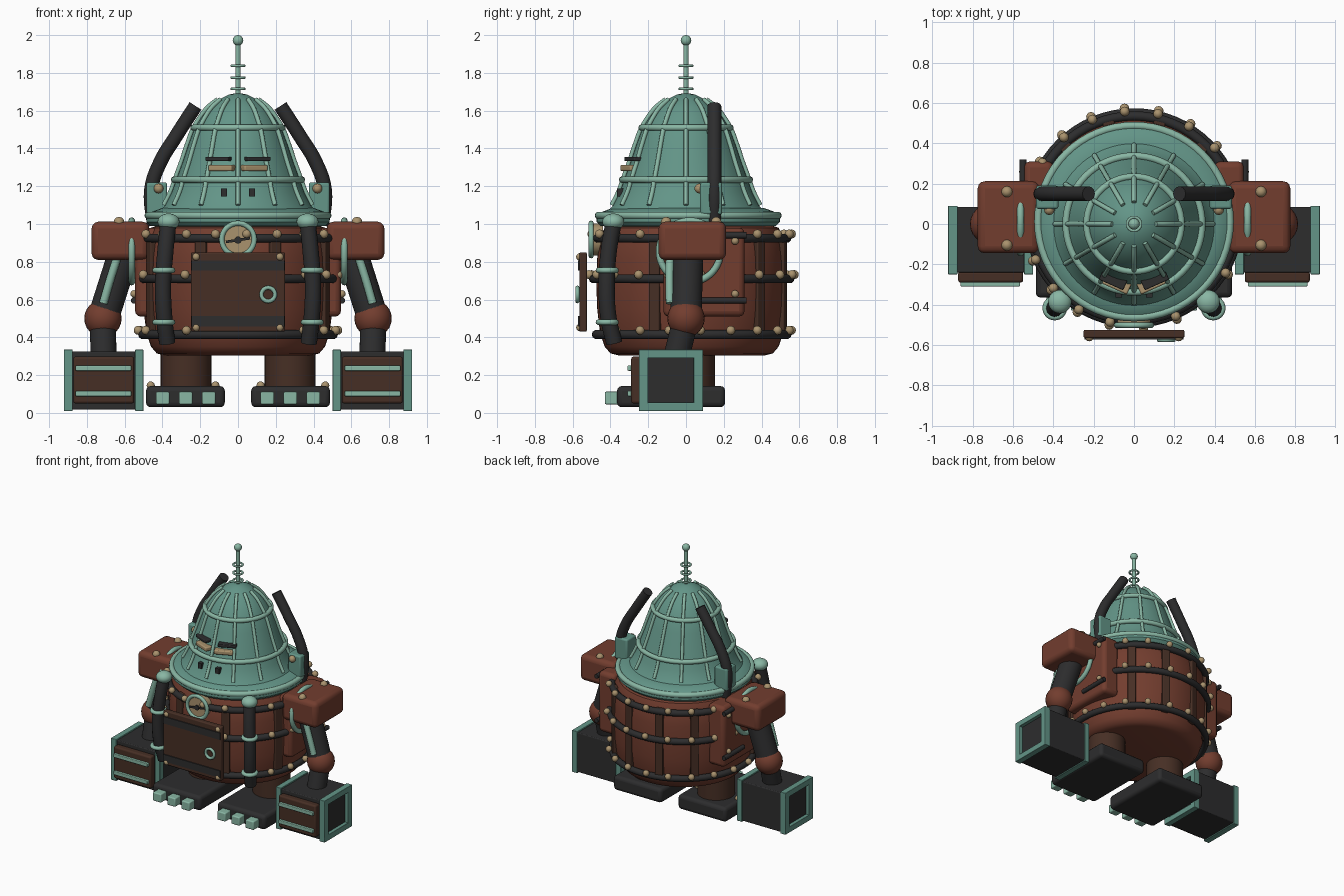
import bpy, math
from mathutils import Vector

if "Cube" in bpy.data.objects:
    bpy.data.objects.remove(bpy.data.objects["Cube"])

def mat(name, c):
    m = bpy.data.materials.new(name)
    m.diffuse_color = (*c, 1)
    m.use_nodes = True
    m.node_tree.nodes["Principled BSDF"].inputs["Base Color"].default_value = m.diffuse_color
    return m

TEAL = mat("weathered teal", (.125, .30, .245))
MINT = mat("pale verdigris", (.25, .47, .37))
RUST = mat("rust", (.17, .047, .028))
BROWN = mat("dark brown", (.062, .028, .018))
DARK = mat("charcoal", (.026, .026, .027))
TAN = mat("old brass", (.40, .29, .155))

def finish(o, name, m, smooth=True):
    o.name = name
    o.data.materials.clear()
    o.data.materials.append(m)
    if smooth:
        bpy.ops.object.select_all(action='DESELECT')
        o.select_set(True)
        bpy.context.view_layer.objects.active = o
        bpy.ops.object.shade_smooth_by_angle(angle=math.radians(40))
    return o

def box(name, m, lo, hi, bevel=0.0, rot=(0, 0, 0)):
    lo, hi = Vector(lo), Vector(hi)
    bpy.ops.mesh.primitive_cube_add(size=1, location=(lo + hi) / 2, rotation=rot)
    o = bpy.context.object
    o.scale = [abs(v) for v in hi - lo]
    bpy.ops.object.transform_apply(location=False, rotation=False, scale=True)
    if bevel:
        b = o.modifiers.new("bevel", 'BEVEL')
        b.width, b.segments = bevel, 3
    return finish(o, name, m, bool(bevel))

def ball(name, m, p, r, scale=(1, 1, 1), seg=24):
    bpy.ops.mesh.primitive_uv_sphere_add(segments=seg, ring_count=seg // 2, radius=r, location=p)
    o = bpy.context.object
    o.scale = scale
    return finish(o, name, m)

def rivet(name, p, r=.024):
    return ball(name, TAN, p, r, seg=12)

def rod(name, m, a, b, r, seg=28):
    a, b = Vector(a), Vector(b)
    bpy.ops.mesh.primitive_cylinder_add(vertices=seg, radius=r, depth=(b - a).length, location=(a + b) / 2)
    o = bpy.context.object
    o.rotation_euler = (b - a).to_track_quat('Z', 'Y').to_euler()
    return finish(o, name, m)

def ring(name, m, p, R, r, rot=(0, 0, 0), seg=64):
    bpy.ops.mesh.primitive_torus_add(major_segments=seg, minor_segments=10, major_radius=R,
                                     minor_radius=r, location=p, rotation=rot)
    return finish(bpy.context.object, name, m)

def tube(name, m, pts, r):
    # smooth pipe through control points
    c = bpy.data.curves.new(name, 'CURVE')
    c.dimensions, c.bevel_depth, c.bevel_resolution, c.use_fill_caps = '3D', r, 4, True
    s = c.splines.new('BEZIER')
    s.bezier_points.add(len(pts) - 1)
    for bp, p in zip(s.bezier_points, pts):
        bp.co = p
        bp.handle_left_type = bp.handle_right_type = 'AUTO'
    s.resolution_u = 6
    o = bpy.data.objects.new(name, c)
    bpy.context.collection.objects.link(o)
    bpy.ops.object.select_all(action='DESELECT')
    o.select_set(True)
    bpy.context.view_layer.objects.active = o
    bpy.ops.object.convert(target='MESH')
    return finish(bpy.context.object, name, m)

def lathe(name, m, prof, cy=0, n=64):
    # revolve (radius, height) pairs around the upright axis
    verts = [(r * math.cos(2 * math.pi * i / n), cy + r * math.sin(2 * math.pi * i / n), z)
             for r, z in prof for i in range(n)]
    faces = [(k * n + i, k * n + (i + 1) % n, (k + 1) * n + (i + 1) % n, (k + 1) * n + i)
             for k in range(len(prof) - 1) for i in range(n)]
    faces += [tuple(range(n))[::-1], tuple(range((len(prof) - 1) * n, len(prof) * n))]
    me = bpy.data.meshes.new(name)
    me.from_pydata(verts, [], faces)
    o = bpy.data.objects.new(name, me)
    bpy.context.collection.objects.link(o)
    return finish(o, name, m)

CY = .03
def around(deg, r, z, cy=CY):
    # angle measured from the front
    a = math.radians(deg)
    return (r * math.sin(a), cy - r * math.cos(a), z)

# barrel body with hoops, staves and rivets
lathe("body", RUST, [(.39, .305), (.43, .315), (.46, .35), (.485, .42), (.50, .55), (.505, .68),
                     (.50, .82), (.485, .93), (.46, .98), (.40, 1.0)], CY)
for z, R in ((.925, .505), (.71, .52), (.415, .505)):
    ring("body_hoop", DARK, (0, CY, z), R, .024)
    for k in range(20):
        if z > .5 or abs((k * 18 + 185) % 360 - 180) > 25:
            rivet("hoop_rivet", around(k * 18 + 5, R + .025, z + .022))
for s in (-1, 1):
    for d in (23, 67, 136, 165):
        p = around(s * d, .495, .67)
        box("stave", BROWN, Vector(p) - Vector((.03, .02, .275)), Vector(p) + Vector((.03, .02, .275)),
            .006, (0, 0, math.radians(s * d)))

# dome head, brim and cage
PROF = [(.43, 1.05), (.385, 1.10), (.35, 1.17), (.325, 1.24), (.292, 1.33), (.262, 1.42),
        (.232, 1.50), (.197, 1.56), (.155, 1.615), (.10, 1.66), (.05, 1.685), (.012, 1.692)]
lathe("dome", TEAL, PROF)
lathe("brim", TEAL, [(.40, .985), (.465, .99), (.485, 1.01), (.485, 1.04), (.455, 1.065), (.40, 1.085)], .012)
ring("brim_rim", MINT, (0, .012, 1.045), .475, .02)
ring("lower_cage_ring", MINT, (0, 0, 1.235), .337, .018)
ring("upper_cage_ring", MINT, (0, 0, 1.51), .235, .017)
for k in range(12):
    tube("cage_rib", MINT, [around(k * 30, r + .008, z, 0) for r, z in PROF[1:10]], .012)

# antenna
rod("antenna", MINT, (0, 0, 1.68), (0, 0, 1.96), .014, 16)
ball("antenna_tip", MINT, (0, 0, 1.972), .028)
for z, R in ((1.715, .034), (1.775, .034), (1.838, .034)):
    ring("antenna_coil", MINT, (0, 0, z), R, .007, seg=24)

# front door with bands, rivets and handle
box("door", BROWN, (-.25, -.565, .43), (.25, -.525, .85), .008)
for z in (.485, .78):
    box("door_band", DARK, (-.245, -.572, z - .027), (.245, -.56, z + .027))
for x in (-.222, .222):
    for z in (.452, .826):
        rivet("door_rivet", (x, -.562, z), .02)
ring("door_handle", MINT, (.16, -.575, .627), .036, .011, (math.pi / 2, 0, 0), 28)

# round gauge
rod("gauge_face", TAN, (0, -.44, .918), (0, -.502, .918), .085, 40)
ring("gauge_rim", MINT, (0, -.502, .918), .086, .014, (math.pi / 2, 0, 0), 40)
box("gauge_needle", DARK, (-.065, -.51, .908), (.065, -.502, .922), 0, (0, -.15, 0))
rod("gauge_hub", DARK, (0, -.50, .915), (0, -.511, .915), .019, 16)

for s in (-1, 1):
    # face
    yaw = s * math.radians(24)
    box("eye", TAN, (s * .085 - .068, -.325, 1.28), (s * .085 + .068, -.265, 1.312), .008, (0, 0, yaw))
    box("eyebrow", DARK, (s * .10 - .066, -.305, 1.333), (s * .10 + .066, -.235, 1.356), .006, (0, 0, yaw))
    box("nostril", DARK, (s * .075 - .016, -.365, 1.145), (s * .075 + .016, -.30, 1.187))

    # exhaust stack and its bracket
    tube("exhaust_stack", DARK, [(s * x, .15, z) for x, z in
         ((.445, .99), (.46, 1.18), (.415, 1.32), (.325, 1.47), (.225, 1.625))], .037)
    box("stack_bracket", TEAL, (s * .375, .075, 1.05), (s * .485, .19, 1.22), .012)
    rivet("bracket_rivet", (s * .42, .07, 1.188), .026)

    # front pipe with cap and clamps
    tube("front_pipe", DARK, [(s * .37, -.385, 1.0), (s * .385, -.41, .85), (s * .397, -.42, .68),
                              (s * .39, -.41, .50), (s * .375, -.38, .37)], .043)
    ball("pipe_cap", MINT, (s * .368, -.385, 1.012), .058, (1, 1, .75))
    for z in (.755, .48):
        ring("pipe_clamp", MINT, (s * .393, -.417, z), .046, .015, seg=32)

    # side housing behind the shoulder
    box("side_housing", RUST, (s * .40, -.12, .51), (s * .545, .31, .98), .03)
    for z in (.595, .94):
        rod("housing_bar", DARK, (s * .55, .08, z), (s * .55, .32, z), .017, 16)
    for z in (.60, .88):
        rivet("housing_rivet", (s * .55, .26, z + .03), .02)
    ring("shoulder_ring", MINT, (s * .563, .02, .855), .162, .018, (0, math.pi / 2, 0))

    # shoulder and arm
    box("shoulder", RUST, (s * .47, -.145, .81), (s * .775, .212, 1.012), .035)
    for y in (-.105, .16):
        rivet("shoulder_rivet", (s * .63, y, 1.01), .028)
    rod("upper_arm", DARK, (s * .60, .01, .86), (s * .705, 0, .53), .083)
    tube("arm_strut", MINT, [(s * .637, -.085, .83), (s * .677, -.087, .705), (s * .713, -.085, .58)], .022)
    ball("elbow", RUST, (s * .715, 0, .50), .099)
    rod("forearm", DARK, (s * .715, -.01, .46), (s * .712, -.05, .30), .069)

    # block hand with framed ends
    box("hand", DARK, (s * .535, -.24, .018), (s * .885, .085, .325), .006)
    for x0, x1 in ((.50, .545), (.875, .922)):
        for lo, hi in (((-.25, .01), (.09, .055)), ((-.25, .29), (.09, .335)),
                       ((-.25, .01), (-.20, .335)), ((.04, .01), (.09, .335))):
            box("hand_frame", TEAL, (s * x0, *lo), (s * x1, *hi), .004)
        inset = (.53, .55) if x0 < .6 else (.87, .895)
        box("hand_end", DARK, (s * inset[0], -.21, .045), (s * inset[1], .05, .30))
    box("knuckle_plate", BROWN, (s * .55, -.29, .05), (s * .872, -.235, .298), .012)
    for z in (.102, .237):
        box("knuckle_bar", MINT, (s * .565, -.31, z - .014), (s * .86, -.28, z + .014), .005)

    # leg, foot and toes
    rod("leg", BROWN, (s * .275, .02, .10), (s * .275, .02, .34), .134, 36)
    box("foot", DARK, (s * .07, -.365, .03), (s * .487, .207, .142), .025)
    for d in (-.122, 0, .122):
        box("toe", MINT, (s * .277 + d - .036, -.43, .045), (s * .277 + d + .036, -.35, .112), .008)
    for x in (.12, .462):
        rivet("foot_rivet", (s * x, .02, .145), .022)
